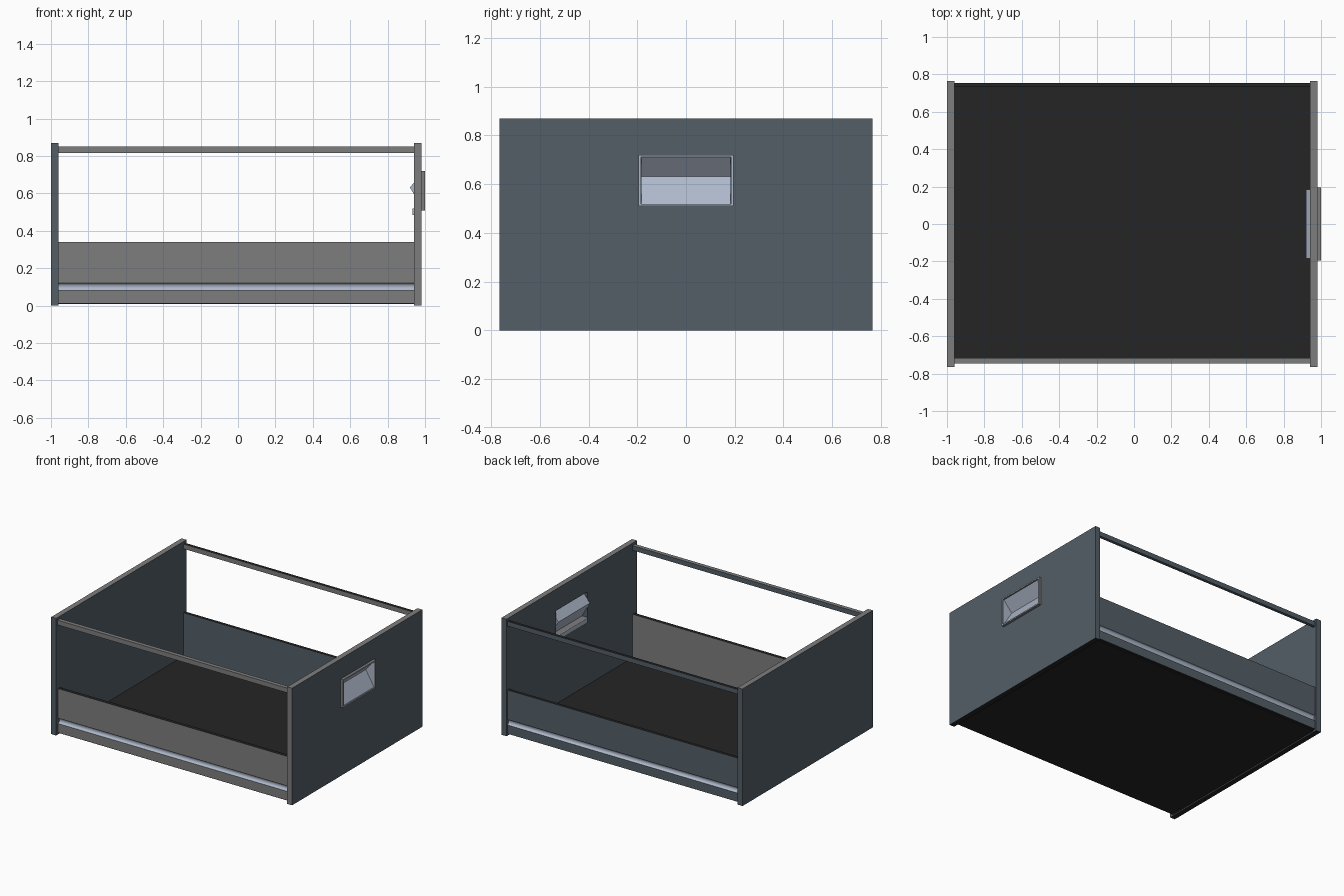
import bpy, bmesh, math

if "Cube" in bpy.data.objects:
    bpy.data.objects.remove(bpy.data.objects["Cube"])


def material(name, rgb):
    m = bpy.data.materials.new(name)
    m.diffuse_color = (*rgb, 1)
    m.use_nodes = True
    m.node_tree.nodes["Principled BSDF"].inputs["Base Color"].default_value = m.diffuse_color
    return m


SLATE, GREY, BLACK, METAL = range(4)
MATS = [material("slate", (0.088, 0.113, 0.136)),
        material("warm grey", (0.212, 0.208, 0.208)),
        material("black", (0.018, 0.018, 0.018)),
        material("pale metal", (0.42, 0.48, 0.59))]


def finish(name, bm, rule):
    """Turn a bmesh into an object, colouring each face by the given rule."""
    bmesh.ops.recalc_face_normals(bm, faces=bm.faces[:])
    bm.normal_update()
    for f in bm.faces:
        f.material_index = rule(f)
    me = bpy.data.meshes.new(name)
    bm.to_mesh(me)
    bm.free()
    for m in MATS:
        me.materials.append(m)
    ob = bpy.data.objects.new(name, me)
    bpy.context.collection.objects.link(ob)
    return ob


def by_side(front=GREY, back=SLATE, top=GREY, bottom=BLACK, side=SLATE):
    """Colour rule based on the direction a face looks."""
    def rule(f):
        n = f.normal
        if abs(n.y) > 0.7:
            return front if n.y < 0 else back
        if abs(n.z) > 0.7:
            return top if n.z > 0 else bottom
        return side
    return rule


def extrude_x(name, profile, x0, x1, rule):
    """Extrude a closed (y, z) profile along x."""
    bm = bmesh.new()
    face = bm.faces.new([bm.verts.new((x0, y, z)) for y, z in profile])
    out = bmesh.ops.extrude_face_region(bm, geom=[face])["geom"]
    for v in out:
        if isinstance(v, bmesh.types.BMVert):
            v.co.x = x1
    return finish(name, bm, rule)


def rect(y0, y1, z0, z1):
    return [(y0, z0), (y1, z0), (y1, z1), (y0, z1)]


def frame_x(name, outer, inner, x0, x1, rule):
    """Rectangular plate facing x with a rectangular opening."""
    bm = bmesh.new()
    rings = [[bm.verts.new((x, y, z)) for y, z in pts]
             for x, pts in ((x0, outer), (x1, outer), (x1, inner), (x0, inner))]
    for a, b in zip(rings, rings[1:] + rings[:1]):
        for i in range(4):
            j = (i + 1) % 4
            bm.faces.new((a[i], a[j], b[j], b[i]))
    return finish(name, bm, rule)


XL, XR = -0.96, 0.94

# End panels: the right one is open behind the handle
PANEL = rect(-0.765, 0.765, 0, 0.87)
extrude_x("left_panel", PANEL, -1.0, XL, by_side(front=SLATE))
frame_x("right_panel", PANEL, rect(-0.185, 0.185, 0.52, 0.71), XR, 0.98, by_side())

# Floor
extrude_x("floor", rect(-0.735, 0.735, 0.008, 0.018), XL, XR, lambda f: BLACK)

# Upper rails
extrude_x("front_rail", rect(-0.747, -0.717, 0.815, 0.85), XL, XR, by_side())
extrude_x("back_rail", rect(0.733, 0.755, 0.815, 0.85), XL, XR,
          by_side(top=BLACK, bottom=SLATE))


# Low walls with a rounded metal groove along the outside
def wall(name, sign, outer, inner, colour):
    arc = [(outer - 0.016 * math.sin(math.pi * i / 10),
            0.1 - 0.02 * math.cos(math.pi * i / 10)) for i in range(11)]
    pts = [(inner, 0.015), (outer, 0.015)] + arc + [(outer, 0.34), (inner, 0.34)]

    def rule(f):
        c = f.calc_center_median()
        if abs(f.normal.x) > 0.5:
            return colour
        if 0.08 < c.z < 0.12 and abs(c.y) > inner + 0.002:
            return METAL
        return BLACK if abs(f.normal.z) > 0.9 else colour

    ob = extrude_x(name, [(sign * y, z) for y, z in pts], XL, XR, rule)
    bpy.context.view_layer.objects.active = ob
    ob.select_set(True)
    bpy.ops.object.shade_smooth_by_angle(angle=math.radians(35))
    ob.select_set(False)


wall("front_wall", -1, 0.742, 0.717, GREY)
wall("back_wall", 1, 0.755, 0.733, SLATE)

# Handle rim standing proud of the right panel
frame_x("handle_rim", rect(-0.195, 0.195, 0.51, 0.72), rect(-0.184, 0.184, 0.519, 0.711),
        0.98, 1.0, lambda f: METAL if abs(f.normal.x) > 0.5 else GREY)

# V-shaped handle pocket, reaching through the panel
bm = bmesh.new()
a, b = [[bm.verts.new((x, y, z)) for x, z in ((0.988, 0.518), (0.921, 0.632), (0.988, 0.712))]
        for y in (-0.184, 0.184)]
for f in ((a[0], a[1], b[1], b[0]), (a[1], a[2], b[2], b[1]), a, b):
    bm.faces.new(f)
pocket = finish("handle_pocket", bm, lambda f: METAL)
solid = pocket.modifiers.new("thickness", 'SOLIDIFY')
solid.thickness = 0.004
solid.offset = 0

# Small clip lip under the pocket on the inside
extrude_x("handle_clip", rect(-0.18, 0.18, 0.485, 0.52), 0.934, 0.941, lambda f: METAL)
